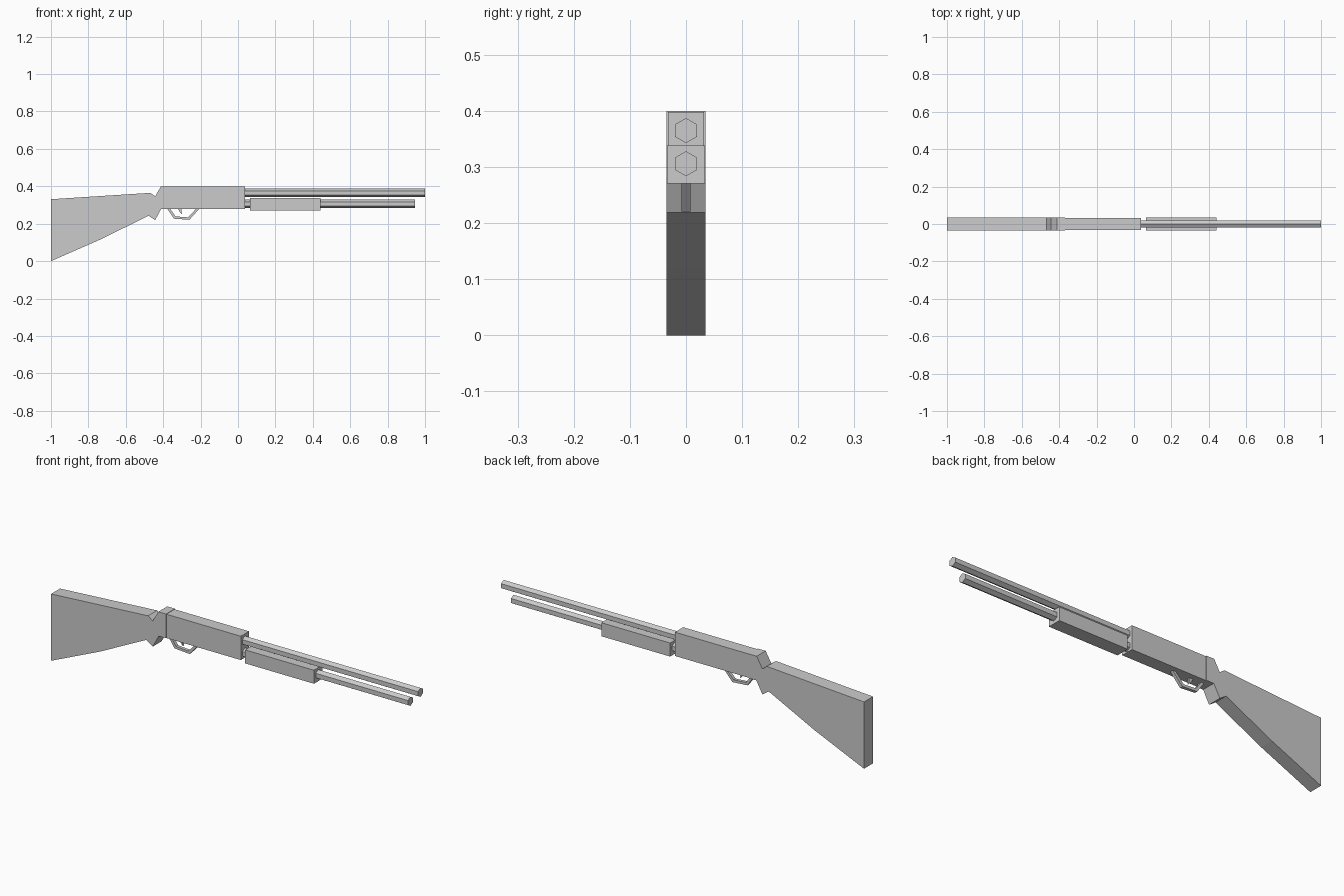
import bpy, bmesh, math
from mathutils import Matrix

if "Cube" in bpy.data.objects:
    bpy.data.objects.remove(bpy.data.objects["Cube"])


def finish(name, bm):
    bmesh.ops.recalc_face_normals(bm, faces=bm.faces)
    mesh = bpy.data.meshes.new(name)
    bm.to_mesh(mesh)
    bm.free()
    ob = bpy.data.objects.new(name, mesh)
    bpy.context.collection.objects.link(ob)
    return ob


def plate(name, profile, half_width):
    """Extrude an x-z outline symmetrically across y."""
    bm = bmesh.new()
    face = bm.faces.new([bm.verts.new((x, -half_width, z)) for x, z in profile])
    new = bmesh.ops.extrude_face_region(bm, geom=[face])["geom"]
    verts = [g for g in new if isinstance(g, bmesh.types.BMVert)]
    bmesh.ops.translate(bm, verts=verts, vec=(0, 2 * half_width, 0))
    return finish(name, bm)


def box(name, x0, x1, z0, z1, half_width):
    return plate(name, [(x0, z0), (x1, z0), (x1, z1), (x0, z1)], half_width)


def hex_tube(name, x0, x1, z, radius):
    """Six-sided rod along x with a corner pointing up."""
    bm = bmesh.new()
    bmesh.ops.create_cone(bm, cap_ends=True, segments=6, radius1=radius,
                          radius2=radius, depth=x1 - x0)
    ob = finish(name, bm)
    # Lay along x; rotate so that corners sit at top and bottom
    co = [v.co.copy() for v in ob.data.vertices]
    corner = math.atan2(co[0].y, co[0].x)
    m = (Matrix.Translation(((x0 + x1) / 2, 0, z))
         @ Matrix.Rotation(math.pi / 2, 4, 'Y')
         @ Matrix.Rotation(-corner, 4, 'Z'))
    ob.data.transform(m)
    return ob


# Shoulder stock with pinched grip
plate("stock", [(-1, 0), (-0.73, 0.118), (-0.478, 0.243), (-0.443, 0.219),
                (-0.41, 0.28), (-0.37, 0.28), (-0.37, 0.4), (-0.412, 0.4),
                (-0.443, 0.346), (-0.468, 0.365), (-1, 0.331)], 0.035)

# Receiver and sliding fore-end
box("receiver", -0.372, 0.038, 0.28, 0.398, 0.032)
box("fore_end", 0.063, 0.44, 0.271, 0.338, 0.034)

# Barrel above, tube below
hex_tube("barrel", 0.02, 1.0, 0.365, 0.0223)
hex_tube("lower_tube", 0.02, 0.945, 0.306, 0.0223)

# Guard loop and trigger
plate("trigger_guard", [(-0.38, 0.282), (-0.342, 0.227), (-0.26, 0.221),
                        (-0.205, 0.282), (-0.222, 0.282), (-0.267, 0.234),
                        (-0.334, 0.239), (-0.364, 0.282)], 0.008)
plate("trigger", [(-0.322, 0.282), (-0.312, 0.263), (-0.298, 0.249),
                  (-0.302, 0.264), (-0.302, 0.282)], 0.005)
